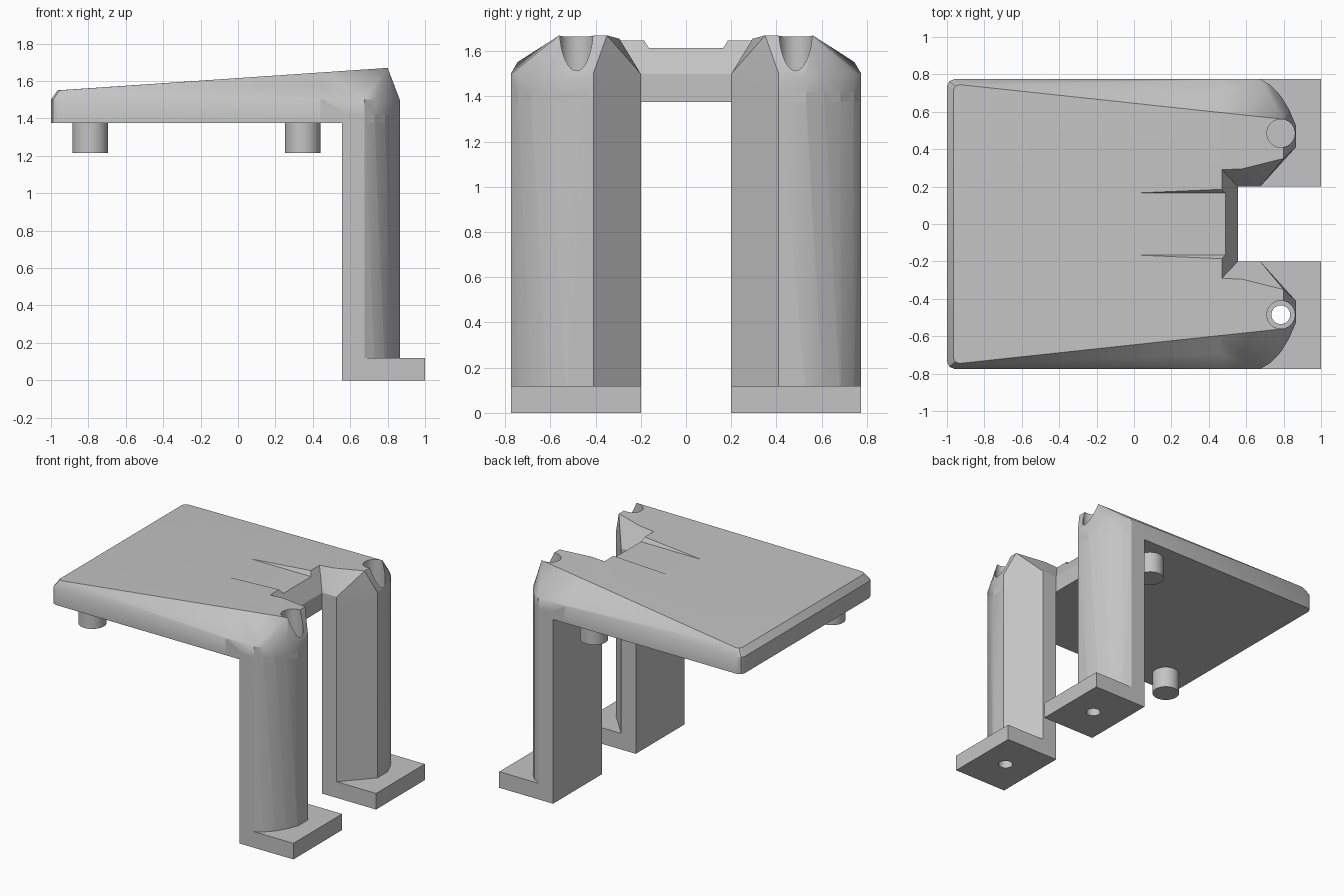
import bpy, bmesh, math
from mathutils import Vector

cube = bpy.data.objects.get("Cube")
if cube:
    bpy.data.objects.remove(cube, do_unlink=True)

grey = bpy.data.materials.new("plain_grey")
grey.use_nodes = True
colour = (0.55, 0.55, 0.55, 1)
grey.diffuse_color = colour
next(n for n in grey.node_tree.nodes
     if n.type == 'BSDF_PRINCIPLED').inputs["Base Color"].default_value = colour


def hull_mesh(points):
    bm = bmesh.new()
    for p in points:
        bm.verts.new(p)
    bmesh.ops.remove_doubles(bm, verts=bm.verts[:], dist=0.0001)
    out = bmesh.ops.convex_hull(bm, input=bm.verts[:])
    loose = {g for g in out["geom_interior"] + out["geom_unused"]
             if isinstance(g, bmesh.types.BMVert)}
    bmesh.ops.delete(bm, geom=list(loose), context='VERTS')
    bmesh.ops.recalc_face_normals(bm, faces=bm.faces[:])
    return bm


def clip(points, planes, inside):
    """Trim a convex solid by planes, keeping the side that holds a point."""
    for a, b, c in planes:
        a, b, c = Vector(a), Vector(b), Vector(c)
        n = (b - a).cross(c - a).normalized()
        if n.dot(Vector(inside) - a) > 0:
            n = -n
        bm = hull_mesh(points)
        bmesh.ops.bisect_plane(bm, geom=bm.verts[:] + bm.edges[:] + bm.faces[:],
                               plane_co=a, plane_no=n, clear_outer=True)
        points = [v.co.copy() for v in bm.verts]
        bm.free()
    return points


def solid(name, points):
    bm = hull_mesh(points)
    mesh = bpy.data.meshes.new(name)
    bm.to_mesh(mesh)
    bm.free()
    mesh.materials.append(grey)
    obj = bpy.data.objects.new(name, mesh)
    bpy.context.collection.objects.link(obj)
    return obj


def prism(profile, z0, z1):
    return [(x, y, z) for x, y in profile for z in (z0, z1)]


def circle(x, y, r, n=40):
    return [(x + r * math.cos(2 * math.pi * i / n),
             y + r * math.sin(2 * math.pi * i / n)) for i in range(n)]


def mirror(points, s=-1):
    return [(p[0], s * p[1], p[2]) for p in points]


def combine(target, tool, operation):
    bpy.context.view_layer.objects.active = target
    mod = target.modifiers.new(operation.lower(), 'BOOLEAN')
    mod.operation, mod.object, mod.solver = operation, tool, 'EXACT'
    bpy.ops.object.modifier_apply(modifier=mod.name)
    bpy.data.objects.remove(tool, do_unlink=True)


# Plan outlines: curved outer side of the rib, then the straight inner side
BASE, RIM = 1.375, 1.5
rib = [(.675, .775), (.73, .742), (.786, .684), (.83, .61), (.865, .53), (.865, .41)]
column = [(.555, .2), (.555, .775)] + rib + [(.675, .2)]
corner = [(-1, .735), (-.988, .763), (-.96, .775)]

# Whole upper block, sloping up to the two rib heads
half = prism(corner + rib, BASE, RIM)
half += [(-.965, .715, 1.55), (-.955, .738, 1.55), (-.93, .745, 1.552),
         (.8, .56, 1.67)]
block = half + mirror(half)

# Table slab
table = solid("table_and_legs", clip(
    block, [((.47, 0, 0), (.47, 1, 0), (.47, 0, 1))], (0, 0, 1.4)))

# Bevelled middle edge between the legs
edge = [(.42, .2, BASE), (.42, .29, 1.643), (.47, .29, 1.647),
        (.555, .2, BASE), (.555, .2, RIM)]
combine(table, solid("middle_edge", edge + mirror(edge)), 'UNION')

# Leg heads, trimmed to the inner bevels
root, nose, peak = (.675, .2, RIM), (.865, .41, RIM), (.8, .35, 1.67)
head = clip(block, [
    ((.44, 0, 0), (.44, 1, 0), (.44, 0, 1)),
    ((0, .2, 0), (1, .2, 0), (0, .2, 1)),
    ((.47, .2, RIM), root, (.47, .29, 1.647)),
    (root, nose, (.865, .41, 1)),
    (root, nose, peak),
    (root, (.6, .3, 1.656), peak)], (.65, .48, 1.45))
foot = [(.555, .2), (.555, .775), (1, .775), (1, .2)]

for s in (1, -1):
    for name, pts in (("leg_head", head), ("leg_column", prism(column, 0, 1.42)),
                      ("foot", prism(foot, 0, .12))):
        combine(table, solid(name, mirror(pts, s)), 'UNION')

# Screw holes with wide upper bores
for s in (1, -1):
    for radius, z0 in ((.05, -.1), (.075, 1.42)):
        combine(table, solid("drill", prism(circle(.785, s * .485, radius), z0, 2)),
                'DIFFERENCE')

# Shallow flat-bottomed recess in the top
recess = [(x, y, z) for x in (-.1, .7)
          for y, z in ((.165, 1.615), (.206, 1.68))]
combine(table, solid("recess", recess + mirror(recess)), 'DIFFERENCE')

# Two diagonal locating pegs underneath
pegs = [solid(name, prism(circle(x, y, .095), 1.215, 1.4))
        for name, x, y in (("front_peg", -.79, -.59), ("back_peg", .345, .59))]

for obj in [table] + pegs:
    bpy.ops.object.select_all(action='DESELECT')
    obj.select_set(True)
    bpy.context.view_layer.objects.active = obj
    bpy.ops.object.shade_smooth_by_angle(angle=math.radians(30))
